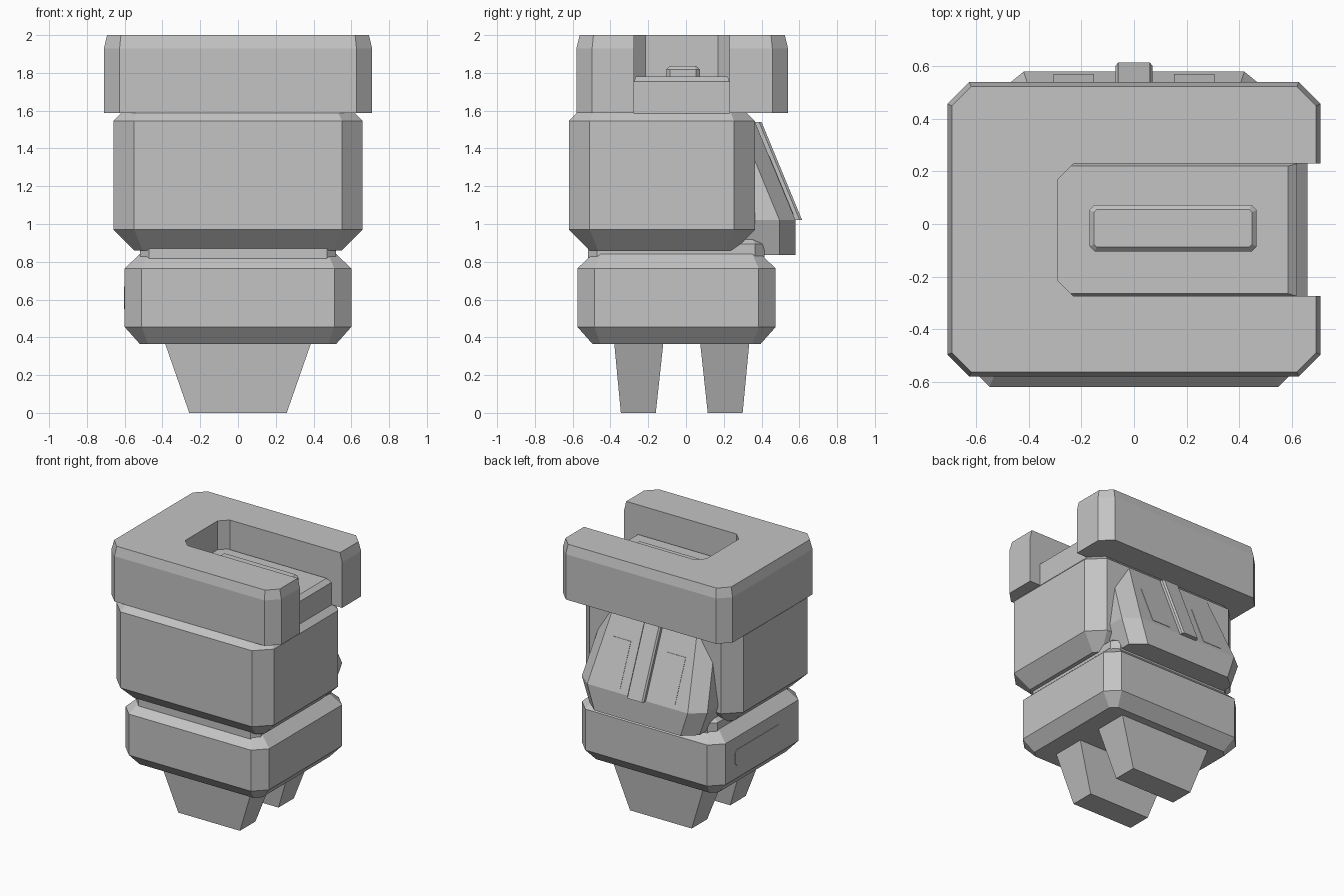
import bpy, bmesh

if "Cube" in bpy.data.objects:
    bpy.data.objects.remove(bpy.data.objects["Cube"])

grey = bpy.data.materials.new("light_grey")
grey.diffuse_color = (0.55, 0.55, 0.55, 1)
grey.use_nodes = True
grey.node_tree.nodes["Principled BSDF"].inputs["Base Color"].default_value = grey.diffuse_color


def loft(name, rings):
    """Flat-shaded solid through rings of equal point count."""
    bm = bmesh.new()
    vs = [[bm.verts.new(p) for p in ring] for ring in rings]
    n = len(vs[0])
    bm.faces.new(vs[0][::-1])
    bm.faces.new(vs[-1])
    for a, b in zip(vs, vs[1:]):
        for i in range(n):
            j = (i + 1) % n
            bm.faces.new((a[i], a[j], b[j], b[i]))
    bmesh.ops.recalc_face_normals(bm, faces=bm.faces)
    me = bpy.data.meshes.new(name)
    bm.to_mesh(me)
    bm.free()
    me.materials.append(grey)
    ob = bpy.data.objects.new(name, me)
    bpy.context.collection.objects.link(ob)
    return ob


def octagon(x0, x1, y0, y1, c, z, d=0.0):
    """Chamfered rectangle at height z, offset inward by d."""
    x0, x1, y0, y1 = x0 + d, x1 - d, y0 + d, y1 - d
    c = max(c - 0.586 * d, 0.005)
    return [(x0 + c, y0, z), (x1 - c, y0, z), (x1, y0 + c, z), (x1, y1 - c, z),
            (x1 - c, y1, z), (x0 + c, y1, z), (x0, y1 - c, z), (x0, y0 + c, z)]


def block(name, x0, x1, y0, y1, c, levels):
    """Chamfered block; levels are (height, inset) pairs."""
    return loft(name, [octagon(x0, x1, y0, y1, c, z, d) for z, d in levels])


def rect(x0, x1, y0, y1, z):
    return [(x0, y0, z), (x1, y0, z), (x1, y1, z), (x0, y1, z)]


# Tapered feet
for name, b0, b1, t0, t1 in (("front_leg", -0.345, -0.16, -0.38, -0.12),
                             ("back_leg", 0.115, 0.30, 0.075, 0.335)):
    loft(name, [rect(-0.258, 0.258, b0, b1, 0), rect(-0.387, 0.387, t0, t1, 0.37)])

# Hips, waist and torso
block("hips", -0.60, 0.60, -0.575, 0.475, 0.09,
      [(0.365, 0.08), (0.455, 0), (0.765, 0), (0.84, 0.08)])
block("waist", -0.52, 0.52, -0.52, 0.415, 0.05,
      [(0.80, 0), (0.895, 0), (0.925, 0.04)])
block("torso", -0.66, 0.66, -0.62, 0.365, 0.11,
      [(0.86, 0.11), (0.97, 0), (1.545, 0), (1.59, 0.045)])

# Thin panel on the left side of the hips
panel = [(-0.27, 0.57), (-0.25, 0.55), (0.25, 0.55), (0.27, 0.57),
         (0.27, 0.65), (0.25, 0.67), (-0.25, 0.67), (-0.27, 0.65)]
loft("hip_side_panel", [[(x, y, z) for y, z in panel] for x in (-0.598, -0.603)])


# C-shaped collar, open towards +x
def collar_ring(z, d):
    x, y0, y1, c = 0.71 - d, -0.58 + d, 0.54 - d, 0.083 - 0.586 * d
    s0, s1, sx, sc = -0.275, 0.23, -0.29, 0.06
    pts = [(-x + c, y0), (x - c, y0), (x, y0 + c), (x, s0), (sx + sc, s0),
           (sx, s0 + sc), (sx, s1 - sc), (sx + sc, s1), (x, s1), (x, y1 - c),
           (x - c, y1), (-x + c, y1), (-x, y1 - c), (-x, y0 + c)]
    return [(px, py, z) for px, py in pts]


loft("collar", [collar_ring(1.587, 0), collar_ring(1.93, 0), collar_ring(2.0, 0.017)])

# Head block inside the collar slot, with a raised bar on top
loft("head_block", [rect(-0.30, 0.62, -0.275, 0.23, 1.58),
                    rect(-0.30, 0.62, -0.275, 0.23, 1.755),
                    rect(-0.30, 0.587, -0.265, 0.22, 1.782)])
block("head_bar", -0.17, 0.467, -0.105, 0.073, 0.02,
      [(1.77, 0), (1.818, 0), (1.836, 0.018)])


# Backpack with sloping rear face
def pack_ring(z, y_back, w_back, y_side, w_side):
    return [(-w_side, 0.20, z), (w_side, 0.20, z), (w_side, y_side, z),
            (w_back, y_back, z), (-w_back, y_back, z), (-w_side, y_side, z)]


loft("backpack", [pack_ring(0.835, 0.58, 0.36, 0.495, 0.46),
                  pack_ring(1.02, 0.58, 0.42, 0.495, 0.525),
                  pack_ring(1.54, 0.365, 0.35, 0.28, 0.45)])


def slope_y(z):
    return 0.58 - 0.4135 * (z - 1.02)


# Central rail down the slope
def rail_ring(z):
    y = slope_y(z)
    return [(-0.07, y - 0.02, z), (0.07, y - 0.02, z), (0.07, y + 0.022, z),
            (0.06, y + 0.035, z), (-0.06, y + 0.035, z), (-0.07, y + 0.022, z)]


loft("backpack_rail", [rail_ring(1.02), rail_ring(1.54)])

# Thin panels either side of the rail
for side in (-1, 1):
    a, b = sorted((0.152 * side, 0.307 * side))
    loft("backpack_panel", [rect(a, b, slope_y(z) - 0.002, slope_y(z) + 0.003, z)
                            for z in (1.05, 1.36)])
